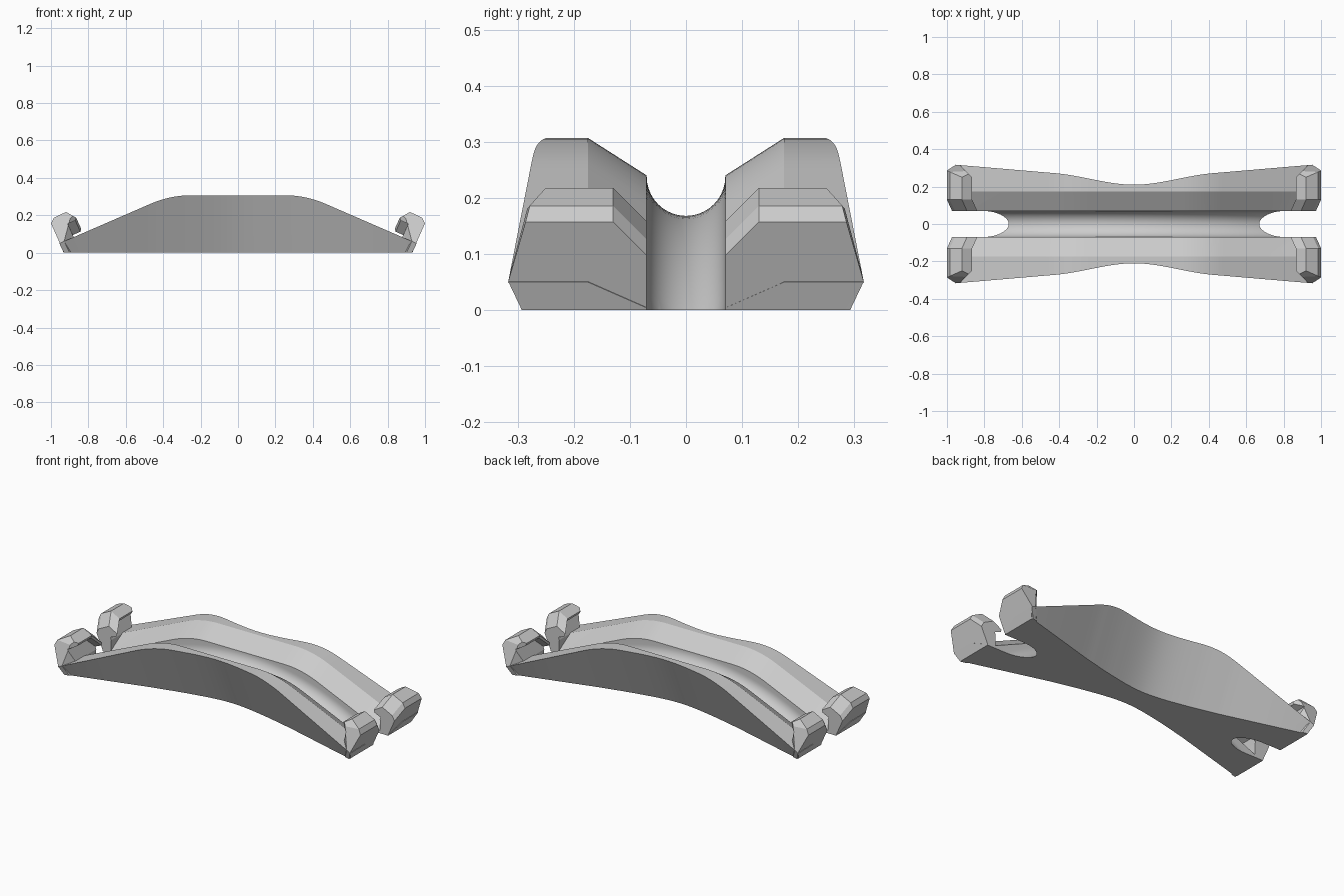
import bpy, bmesh, math
from mathutils import Vector

cube = bpy.data.objects.get("Cube")
if cube:
    bpy.data.objects.remove(cube, do_unlink=True)

grey = bpy.data.materials.new("plain_grey")
grey.use_nodes = True
colour = (0.6, 0.6, 0.6, 1)
grey.diffuse_color = colour
grey.node_tree.nodes["Principled BSDF"].inputs["Base Color"].default_value = colour


def make_object(name, bm):
    bmesh.ops.recalc_face_normals(bm, faces=bm.faces)
    mesh = bpy.data.meshes.new(name)
    bm.to_mesh(mesh)
    bm.free()
    mesh.materials.append(grey)
    ob = bpy.data.objects.new(name, mesh)
    bpy.context.collection.objects.link(ob)
    return ob


def loft(sections):
    """Join equal closed sections into a capped solid."""
    bm = bmesh.new()
    rings = [[bm.verts.new(p) for p in s] for s in sections]
    n = len(rings[0])
    for a, b in zip(rings, rings[1:]):
        for i in range(n):
            j = (i + 1) % n
            bm.faces.new((a[i], a[j], b[j], b[i]))
    bm.faces.new(rings[0])
    bm.faces.new(rings[-1])
    return bm


END, EDGE_Z, EDGE_Y = 0.955, 0.05, 0.317
SLOPE, FLARE, LEAN = 0.434, 0.085, 0.45
PEAK = 0.307


def top_height(x):
    """Flat crown, rounded shoulder, straight ramp."""
    x = abs(x)
    knee = END - (PEAK - EDGE_Z) / SLOPE
    r = 0.11
    if x < knee - r:
        return PEAK
    if x < knee + r:
        return PEAK - SLOPE * (x - knee + r) ** 2 / (4 * r)
    return EDGE_Z + SLOPE * (END - x)


def top_width(x):
    """Half width of the upper edge, with a soft waist."""
    x = abs(x)
    if x > 0.42:
        return EDGE_Y - FLARE * (END - x)
    t = x / 0.42
    return 0.21 + 0.0615 * t * t * (3 - 2 * t) + (t ** 3 - t * t) * 0.42 * FLARE


def body_section(x):
    z, y = top_height(x), top_width(x)
    half = [(y - LEAN * z, 0), (y, z), (0.175, z), (0.07, max(z - 0.067, 0.004))]
    pts = half + [(-a, b) for a, b in reversed(half)]
    if abs(x) >= END:   # slanted end
        s = math.copysign(1, x)
        pts = [(a - (0.012 if b == 0 and a > 0 else -0.012 if b == 0 else 0), b) for a, b in pts]
        return [(s * (0.932 + 0.46 * b), a, b) for a, b in pts]
    return [(x, a, b) for a, b in pts]


# Cradle body
stations = [i * 0.02 for i in range(-25, 26)]
stations = [-END, -0.9, -0.7] + stations + [0.7, 0.9, END]
body = make_object("cradle_body", loft([body_section(x) for x in stations]))

# Arched groove
R, r, mid = 1.49, 0.07, 0.238


def groove_section(x):
    pts = [(x, r, 0.6), (x, -r, 0.6)]
    for i in range(21):
        a = math.pi + math.pi * i / 20
        z = math.sqrt((R + r * math.sin(a)) ** 2 - x * x) - (R - mid)
        pts.append((x, r * math.cos(a), z))
    return pts


cutter = make_object("groove_cutter", loft([groove_section(i / 24) for i in range(-26, 27)]))
cutter.hide_render = True
cut = body.modifiers.new("groove", 'BOOLEAN')
cut.operation, cut.solver, cut.object = 'DIFFERENCE', 'EXACT', cutter
bpy.ops.object.select_all(action='DESELECT')
bpy.context.view_layer.objects.active = body
body.select_set(True)
bpy.ops.object.modifier_apply(modifier="groove")
bpy.data.objects.remove(cutter, do_unlink=True)
bpy.ops.object.shade_smooth_by_angle(angle=math.radians(25))

# Corner hooks: one hook, mirrored to all corners
base = [(0.88, 0), (0.93, 0)]
upper = [(1.0, 0.157), (0.985, 0.186), (0.92, 0.218), (0.865, 0.187), (0.87, 0.172), (0.91, 0.155)]
foot = [(0.877, 0.08)]


def hook_section(y, drop):
    moved = [(x - 0.45 * drop, z - drop) for x, z in upper]
    return [(x, y, z) for x, z in base + moved + foot]


bm = loft([hook_section(0.07, 0.06), hook_section(0.13, 0), hook_section(0.36, 0)])


def slice_off(p, q, s):
    """Cut away the outer (+y) side of the plane through three points."""
    p, q, s = Vector(p), Vector(q), Vector(s)
    n = (q - p).cross(s - p).normalized()
    if n.y < 0:
        n = -n
    bmesh.ops.bisect_plane(bm, geom=bm.verts[:] + bm.edges[:] + bm.faces[:], dist=1e-5,
                           plane_co=p, plane_no=n, clear_outer=True)
    bmesh.ops.holes_fill(bm, edges=[e for e in bm.edges if e.is_boundary], sides=0)


ridge = (END, EDGE_Y, EDGE_Z)
ridge_in = (0.855, EDGE_Y - FLARE * 0.1, EDGE_Z + SLOPE * 0.1)
slice_off(ridge, ridge_in, (0.932, 0.293, 0))
slice_off(ridge, ridge_in, (0.99, 0.28, 0.18))
slice_off((1.0, 0.275, 0.19), (0.9, 0.275, 0.19), (0.95, 0.25, 0.218))
slice_off((0.865, 0.25, 0.1), (0.865, 0.25, 0.2), (0.9, 0.285, 0.15))
hooks = make_object("corner_hooks", bm)
mirror = hooks.modifiers.new("four_corners", 'MIRROR')
mirror.use_axis = (True, True, False)
mirror.use_mirror_merge = False
